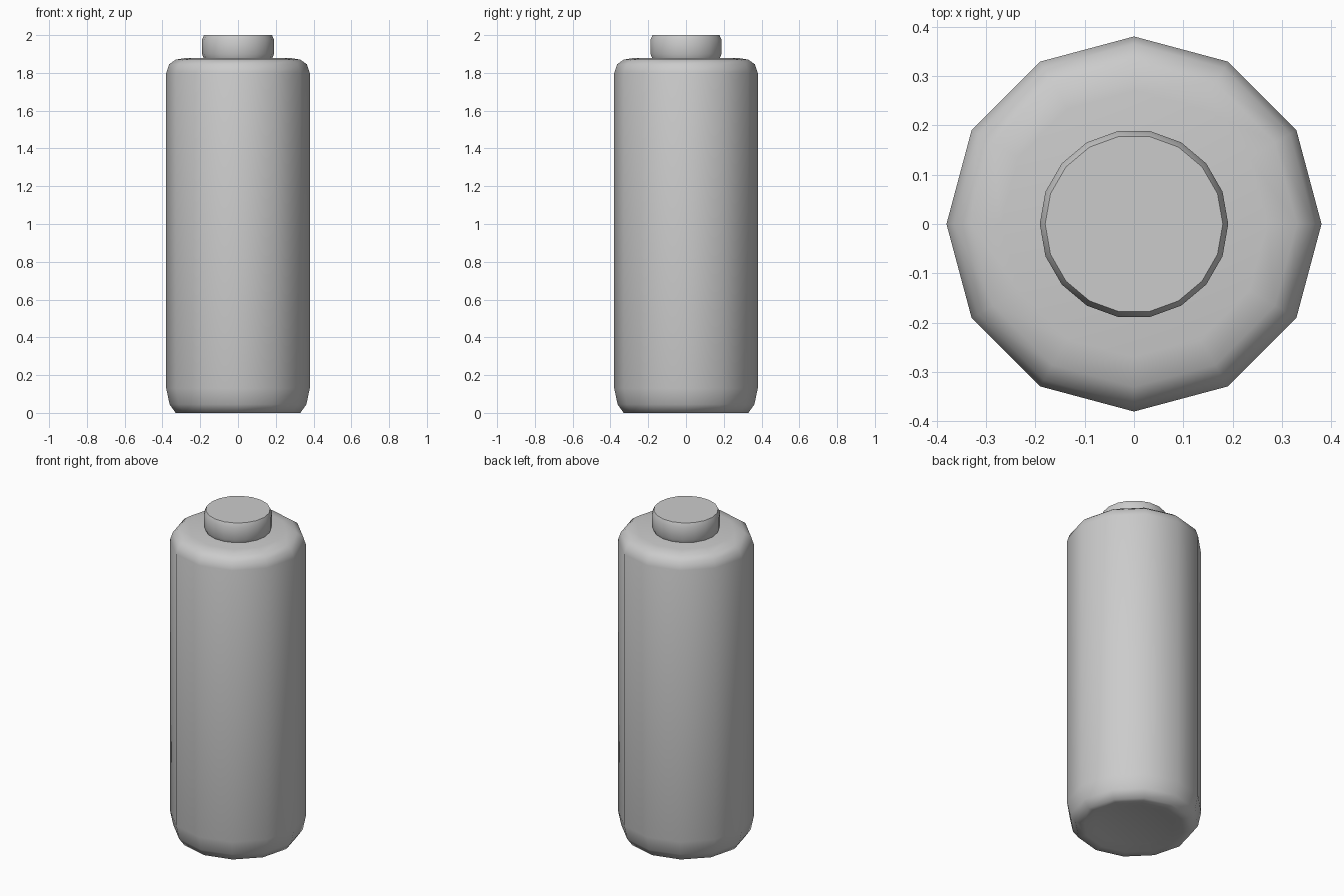
import bpy, bmesh
from math import cos, sin, tau, radians

if "Cube" in bpy.data.objects:
    bpy.data.objects.remove(bpy.data.objects["Cube"])


def lathe(name, profile, sides, angle):
    """Revolve (radius, height) points about z; radius 0 makes a centre point."""
    bm = bmesh.new()
    rings = []
    for r, z in profile:
        if r == 0:
            rings.append([bm.verts.new((0, 0, z))] * sides)
        else:
            rings.append([bm.verts.new((r * cos(tau * i / sides), r * sin(tau * i / sides), z))
                          for i in range(sides)])
    for a, b in zip(rings, rings[1:]):
        for i in range(sides):
            j = (i + 1) % sides
            bm.faces.new(dict.fromkeys((a[i], a[j], b[j], b[i])))
    bmesh.ops.recalc_face_normals(bm, faces=bm.faces)
    mesh = bpy.data.meshes.new(name)
    bm.to_mesh(mesh)
    bm.free()
    obj = bpy.data.objects.new(name, mesh)
    bpy.context.collection.objects.link(obj)
    bpy.ops.object.select_all(action='DESELECT')
    bpy.context.view_layer.objects.active = obj
    obj.select_set(True)
    bpy.ops.object.shade_smooth_by_angle(angle=radians(angle))
    return obj


# Twelve-sided body with rounded shoulder, rounded foot and shallow base recess
lathe("bottle_body", [
    (0, 0.02), (0.22, 0.015), (0.28, 0.0), (0.33, 0.0), (0.362, 0.045), (0.38, 0.13),
    (0.38, 1.80), (0.365, 1.845), (0.33, 1.87), (0.27, 1.88), (0, 1.88),
], 12, 60)

# Eighteen-sided cap with bevelled rims
lathe("bottle_cap", [
    (0, 1.875), (0.18, 1.875), (0.191, 1.90), (0.191, 1.975), (0.18, 2.0), (0, 2.0),
], 18, 50)
